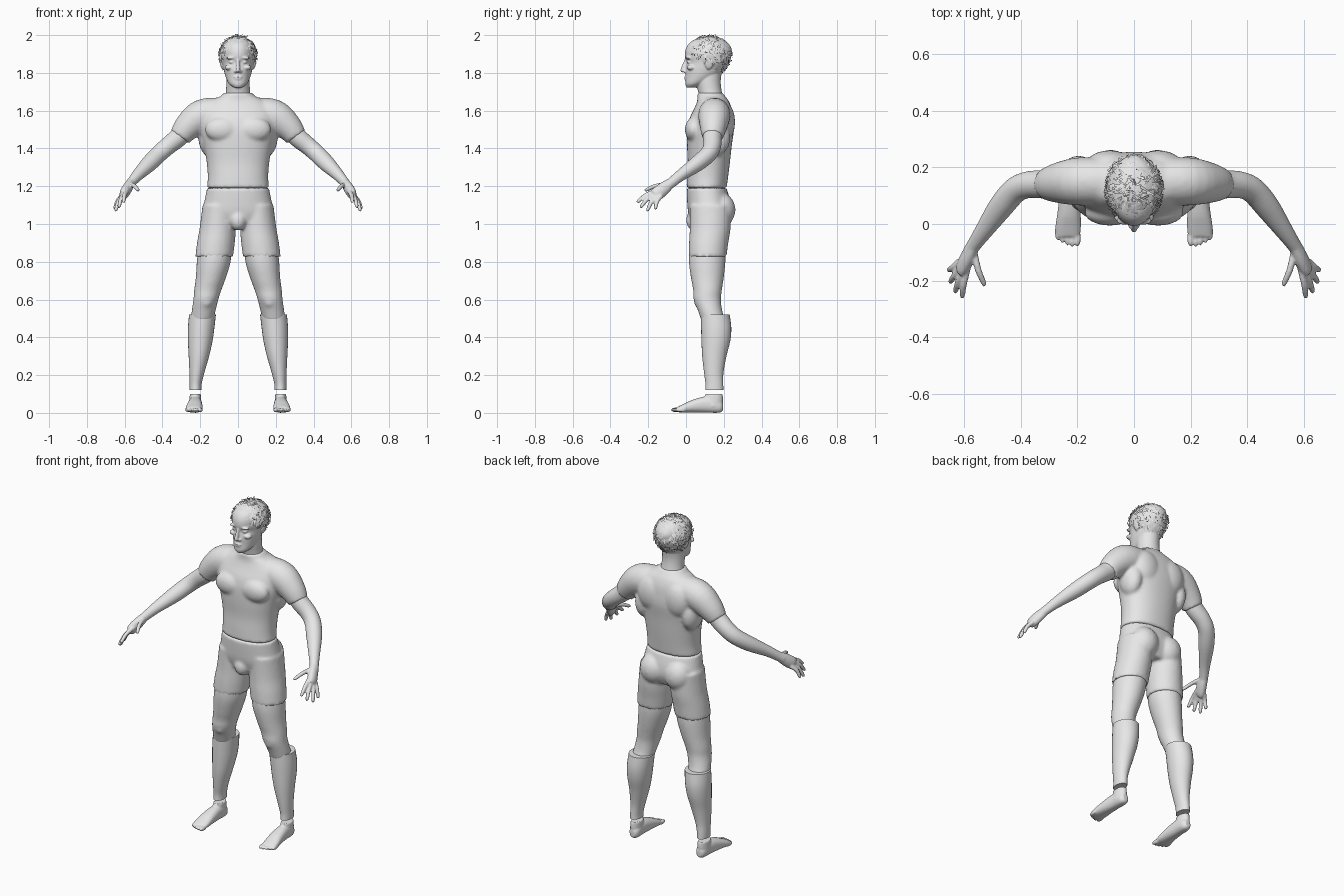
import bpy, bmesh, math, random
from mathutils import Vector, Matrix

random.seed(4)
grey = bpy.data.materials.new("light_grey")
grey.diffuse_color = (0.8, 0.8, 0.8, 1)


def smooth_rows(rows, n=4):
    """Catmull-Rom interpolation through rows of numbers."""
    out = []
    for i in range(len(rows) - 1):
        p = [rows[max(0, min(len(rows) - 1, i + k))] for k in (-1, 0, 1, 2)]
        for j in range(n):
            t = j / n
            out.append([0.5 * (2 * b + (c - a) * t + (2 * a - 5 * b + 4 * c - d) * t * t
                               + (3 * b - a - 3 * c + d) * t ** 3) for a, b, c, d in zip(*p)])
    return out + [list(rows[-1])]


def loft(bm, rows, s=1, normal=None, seg=28, power=2.0):
    """Closed tube through rows of (x, y, z, half width, half depth); s=-1 mirrors it."""
    rows = smooth_rows(rows)
    pts = [Vector(r[:3]) for r in rows]
    rings = []
    for i, r in enumerate(rows):
        n = Vector(normal) if normal else (pts[min(i + 1, len(pts) - 1)] - pts[max(i - 1, 0)]).normalized()
        u = Vector((1, 0, 0))
        u = (u - n * u.dot(n)).normalized()
        v = n.cross(u)
        ring = []
        for k in range(seg):
            a = 2 * math.pi * k / seg
            c, d = math.cos(a), math.sin(a)
            c = math.copysign(abs(c) ** (2 / power), c)
            d = math.copysign(abs(d) ** (2 / power), d)
            p = pts[i] + u * c * r[3] + v * d * r[4]
            ring.append(bm.verts.new((p.x * s, p.y, p.z)))
        rings.append(ring)
    for a, b in zip(rings, rings[1:]):
        for k in range(seg):
            bm.faces.new((a[k], a[(k + 1) % seg], b[(k + 1) % seg], b[k]))
    bm.faces.new(rings[0])
    bm.faces.new(rings[-1])


def blob(bm, x, y, z, rx, ry, rz, tilt=0):
    m = Matrix.Translation((x, y, z)) @ Matrix.Rotation(tilt, 4, 'Y') @ Matrix.Diagonal((rx, ry, rz, 1))
    bmesh.ops.create_uvsphere(bm, u_segments=20, v_segments=12, radius=1, matrix=m)


def finish(bm, name, voxel=0, passes=4):
    """Turn the solids into one object, fused into a single skin when voxel is given."""
    bmesh.ops.recalc_face_normals(bm, faces=bm.faces)
    for f in bm.faces:
        f.smooth = True
    me = bpy.data.meshes.new(name)
    bm.to_mesh(me)
    bm.free()
    me.materials.append(grey)
    ob = bpy.data.objects.new(name, me)
    bpy.context.collection.objects.link(ob)
    if voxel:
        r = ob.modifiers.new("fuse", 'REMESH')
        r.mode, r.voxel_size, r.use_smooth_shade = 'VOXEL', voxel, True
        sm = ob.modifiers.new("relax", 'SMOOTH')
        sm.factor, sm.iterations = 0.5, passes
    else:
        bpy.context.view_layer.objects.active = ob
        ob.select_set(True)
        bpy.ops.object.shade_smooth_by_angle(angle=math.radians(40))
        ob.select_set(False)
    return ob


# Shirt: trunk, chest, shoulder blades and short sleeves
bm = bmesh.new()
loft(bm, [(0, .128, 1.695, .075, .066), (0, .135, 1.675, .095, .074), (0, .143, 1.65, .15, .084),
          (0, .143, 1.61, .195, .1), (0, .135, 1.56, .205, .116), (0, .13, 1.5, .202, .124),
          (0, .124, 1.42, .183, .119), (0, .121, 1.33, .166, .112), (0, .114, 1.25, .16, .109),
          (0, .109, 1.19, .164, .106)], normal=(0, 0, -1), seg=48, power=2.2)
for s in (1, -1):
    loft(bm, [(.08, .15, 1.59, .08, .08), (.19, .15, 1.572, .088, .085), (.265, .145, 1.515, .074, .072),
              (.308, .14, 1.46, .058, .056)], s)
    blob(bm, s * .085, .04, 1.5, .09, .046, .065)
    blob(bm, s * .085, .21, 1.54, .085, .05, .1)
    blob(bm, s * .155, .16, 1.46, .055, .075, .1)
finish(bm, "shirt", .009, 5)

# Shorts: hips, seat and short legs
bm = bmesh.new()
loft(bm, [(0, .109, 1.19, .164, .106), (0, .12, 1.12, .178, .114), (0, .124, 1.06, .19, .112),
          (0, .12, 1.0, .17, .09)], normal=(0, 0, -1), seg=48, power=2.2)
for s in (1, -1):
    loft(bm, [(.1, .13, 1.1, .088, .11), (.107, .128, .98, .096, .108), (.117, .12, .9, .1, .104),
              (.126, .115, .828, .1, .1)], s, normal=(0, 0, -1))
    blob(bm, s * .082, .185, 1.075, .082, .077, .09)
blob(bm, 0, .045, 1.02, .045, .045, .055)
finish(bm, "shorts", .009, 4)

# Head: skull, neck and face
bm = bmesh.new()
loft(bm, [(0, .14, 1.65, .075, .065), (0, .127, 1.7, .064, .063), (0, .118, 1.76, .062, .066),
          (0, .125, 1.83, .06, .07)], normal=(0, 0, 1))
loft(bm, [(0, .03, 1.722, .022, .026), (0, .048, 1.742, .048, .052), (0, .082, 1.78, .066, .085),
          (0, .103, 1.82, .076, .106), (0, .115, 1.855, .081, .112), (0, .116, 1.885, .085, .122),
          (0, .12, 1.925, .086, .122), (0, .12, 1.96, .073, .1), (0, .12, 1.985, .04, .055)],
     normal=(0, 0, 1), seg=36)
loft(bm, [(0, .004, 1.872, .008, .01), (0, -.006, 1.845, .009, .012), (0, -.015, 1.815, .012, .014)])
blob(bm, 0, -.017, 1.812, .011, .013, .01)
blob(bm, 0, .002, 1.778, .024, .012, .005)
blob(bm, 0, .003, 1.768, .02, .012, .006)
blob(bm, 0, .018, 1.738, .022, .022, .015)
for s in (1, -1):
    blob(bm, s * .013, -.004, 1.808, .008, .012, .007)
    blob(bm, s * .034, .012, 1.88, .029, .015, .008, s * .1)
    blob(bm, s * .033, .018, 1.857, .016, .014, .008)
    blob(bm, s * .048, .026, 1.828, .022, .022, .014)
    blob(bm, s * .086, .122, 1.848, .009, .021, .031, s * .2)
finish(bm, "head", .0045, 3)

# Hair: cap over the skull
CENTRE = Vector((0, .122, 1.892))


def hairline(y):
    return 1.94 - .075 * max(0, min(1, (y + .01) / .07)) - .095 * max(0, min(1, (y - .08) / .09))


def scalp(az, el, lift=1.0):
    c = math.cos(el) * (1 - .1 * max(0, -el))
    return CENTRE + lift * Vector((.097 * c * math.sin(az), .118 * c * math.cos(az),
                                   (.1 if el > 0 else .11) * math.sin(el)))


bm = bmesh.new()
bmesh.ops.create_uvsphere(bm, u_segments=40, v_segments=28, radius=1)
for v in bm.verts:
    v.co = scalp(math.atan2(v.co.x, v.co.y), math.asin(max(-1, min(1, v.co.z))))
low = [f for f in bm.faces if f.calc_center_median().z < hairline(f.calc_center_median().y)]
bmesh.ops.delete(bm, geom=low, context='FACES')
finish(bm, "hair_cap")

# Hair: short lifted locks laid in both directions
bm = bmesh.new()
for i in range(520):
    az, el = random.uniform(-math.pi, math.pi), math.asin(random.uniform(-.85, .99))
    p = scalp(az, el)
    if p.z < hairline(p.y) + .008:
        continue
    n = Vector((p.x - CENTRE.x, p.y - CENTRE.y, p.z - CENTRE.z)).normalized()
    along = Vector((-n.y, n.x, 0)) if i % 3 == 0 else Vector((0, 0, -1)) - n * -n.z
    along = (along + Vector([random.uniform(-.2, .2) for _ in range(3)])).normalized()
    side = n.cross(along).normalized() * random.uniform(.003, .006)
    length = random.uniform(.022, .04)
    strip = []
    for k in range(4):
        t = k / 3 - .5
        q = p + along * t * length + n * (.007 - 4 * .002 * t * t + .005 * t)
        w = side * (1 - .5 * k / 3)
        strip.append((bm.verts.new(q - w), bm.verts.new(q + w)))
    for a, b in zip(strip, strip[1:]):
        bm.faces.new((a[0], a[1], b[1], b[0]))
finish(bm, "hair_locks")

# Paired limbs
for s, tag in ((1, "left"), (-1, "right")):
    # Arm with palm, four fingers and thumb
    bm = bmesh.new()
    loft(bm, [(.28, .143, 1.5, .052, .052), (.32, .14, 1.455, .051, .05), (.375, .138, 1.41, .047, .047),
              (.42, .118, 1.37, .046, .045), (.47, .06, 1.32, .044, .042), (.53, -.025, 1.26, .032, .031),
              (.565, -.075, 1.22, .025, .027), (.58, -.1, 1.2, .025, .027)], s)
    loft(bm, [(.568, -.08, 1.218, .022, .026), (.585, -.115, 1.19, .026, .034),
              (.603, -.15, 1.162, .024, .036), (.612, -.168, 1.15, .015, .03)], s)
    for base, tip in (((.588, -.155, 1.175), (.607, -.262, 1.115)), ((.6, -.155, 1.165), (.632, -.243, 1.088)),
                      ((.61, -.148, 1.152), (.65, -.208, 1.068)), ((.614, -.132, 1.148), (.656, -.165, 1.078)),
                      ((.565, -.1, 1.208), (.526, -.22, 1.178))):
        a, b = Vector(base), Vector(tip)
        m = a.lerp(b, .5) + Vector((.003, -.004, .008))
        loft(bm, [(*a, .013, .013), (*m, .0115, .0115), (*a.lerp(b, .9), .0095, .0095), (*b, .004, .004)], s, seg=14)
    finish(bm, tag + "_arm", .005, 3)

    # Thigh and knee
    bm = bmesh.new()
    loft(bm, [(.122, .113, .86, .09, .096), (.13, .112, .79, .089, .096), (.145, .113, .71, .079, .086),
              (.16, .114, .65, .072, .076), (.17, .113, .6, .066, .072), (.182, .128, .54, .063, .064),
              (.19, .145, .49, .06, .064)], s, normal=(0, 0, -1))
    blob(bm, s * .168, .068, .6, .035, .027, .045)
    finish(bm, tag + "_thigh", .008, 3)

    # Long sock over the calf
    bm = bmesh.new()
    loft(bm, [(.188, .155, .52, .071, .076), (.195, .16, .45, .07, .08), (.2, .158, .38, .065, .076),
              (.207, .15, .3, .054, .064), (.218, .147, .21, .039, .051), (.224, .15, .155, .032, .047),
              (.225, .15, .12, .031, .048)], s, normal=(0, 0, -1))
    finish(bm, tag + "_sock")

    # Bare foot with toes
    bm = bmesh.new()
    loft(bm, [(.226, .148, .1, .029, .046), (.226, .146, .07, .031, .05), (.226, .14, .035, .034, .054)],
         s, normal=(0, 0, -1))
    loft(bm, [(.224, .196, .032, .015, .02), (.224, .175, .036, .03, .035), (.226, .11, .044, .035, .043),
              (.229, .04, .036, .041, .035), (.232, -.01, .025, .045, .024), (.233, -.045, .018, .042, .014)],
         s, normal=(0, -1, 0), power=2.3)
    for k in range(5):
        blob(bm, s * (.2 + .0175 * k), (-.05, -.052, -.047, -.04, -.028)[k], .016,
             .0125 if k == 0 else .009, .03, .013 if k == 0 else .011)
    finish(bm, tag + "_foot", .005, 2)
